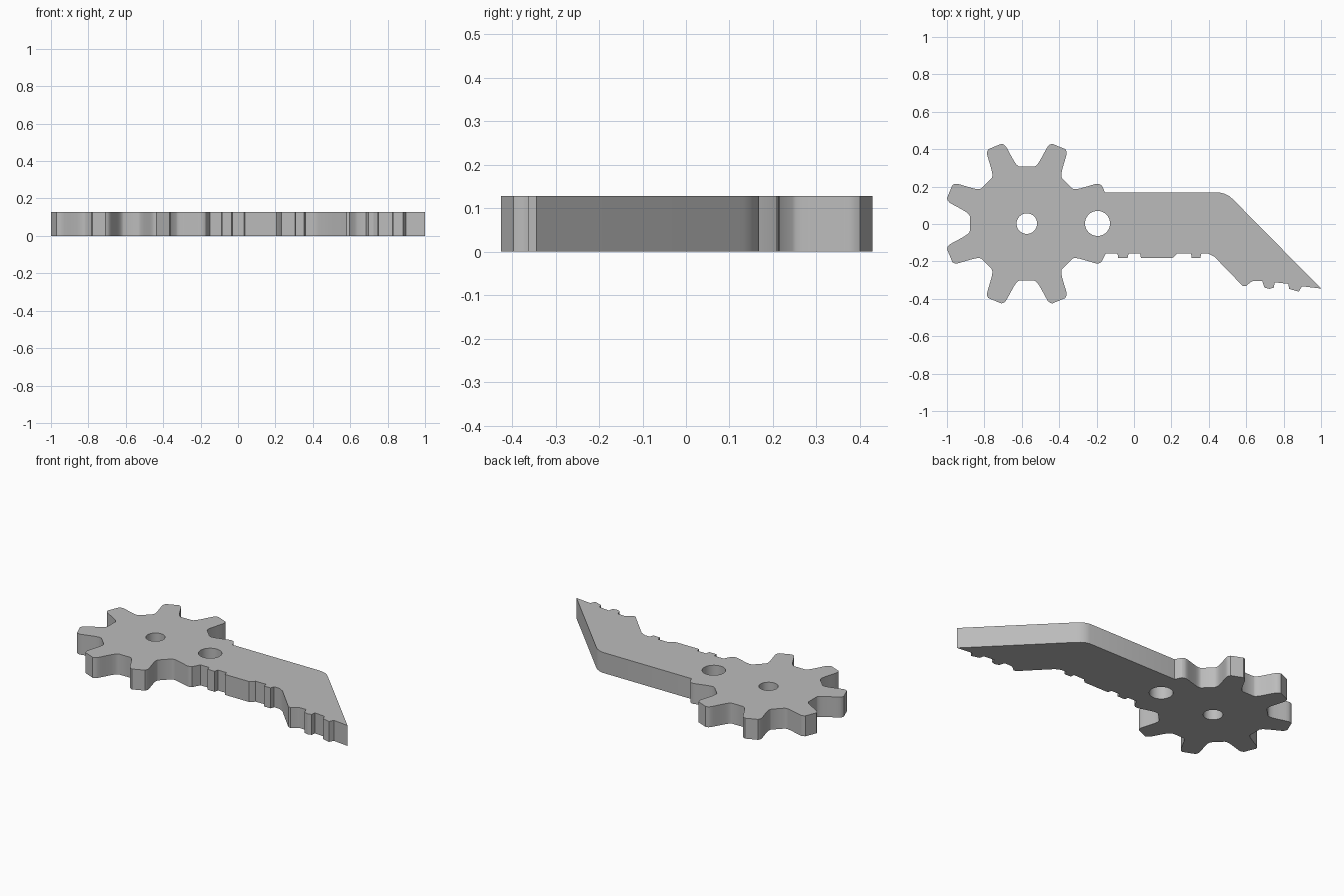
import bpy, bmesh, math
from mathutils import Vector

cube = bpy.data.objects.get("Cube")
if cube:
    bpy.data.objects.remove(cube)

THICK = 0.128
GEAR = Vector((-0.573, 0.002))
TEETH = 8

# Half tooth: (radius, angle in degrees from the tooth's middle), root to tip
FLANK = [(0.307, 15.3), (0.311, 14.0), (0.322, 12.4), (0.342, 10.9),
         (0.38, 9.1), (0.41, 8.0), (0.428, 7.3), (0.44, 6.3), (0.448, 4.8)]


def polar(radius, degrees, centre=GEAR):
    a = math.radians(degrees)
    return centre + Vector((math.cos(a), math.sin(a))) * radius


def circle(x, y, radius, count=40):
    return [polar(radius, 360 * i / count, Vector((x, y))) for i in range(count)]


# Gear rim, from the tooth beside the handle's top edge round to its bottom edge
rim = []
for i in range(TEETH):
    mid = 22.5 + 45 * i
    if i > 0:
        rim += [polar(r, mid - a) for r, a in FLANK]
    if i < TEETH - 1:
        rim += [polar(r, mid + a) for r, a in reversed(FLANK)]

# Notched lower edge of the handle, the pointed tip and the rounded upper bend
lower = [(-0.165, -0.185), (-0.15, -0.157), (-0.088, -0.157), (-0.085, -0.182),
         (-0.034, -0.182), (-0.029, -0.157), (0.032, -0.157), (0.037, -0.182),
         (0.205, -0.182), (0.218, -0.172), (0.232, -0.157), (0.305, -0.157),
         (0.308, -0.182), (0.354, -0.182), (0.36, -0.158), (0.395, -0.158),
         (0.43, -0.175), (0.58, -0.33), (0.597, -0.333), (0.625, -0.31),
         (0.64, -0.304), (0.685, -0.304), (0.697, -0.34), (0.725, -0.347),
         (0.748, -0.34), (0.752, -0.312), (0.825, -0.32), (0.83, -0.347),
         (0.882, -0.362), (0.897, -0.333)]
upper = [(1.0, -0.345), (0.53, 0.131), (0.512, 0.147), (0.487, 0.161),
         (0.46, 0.168), (-0.155, 0.168), (-0.167, 0.195)]
outline = rim + lower + upper

# Flat plate with an axle hole and a pivot hole, then extruded
bm = bmesh.new()
for loop in (outline, circle(-0.573, 0.002, 0.055), circle(-0.195, 0.003, 0.067)):
    verts = [bm.verts.new((p[0], p[1], 0)) for p in loop]
    for a, b in zip(verts, verts[1:] + verts[:1]):
        bm.edges.new((a, b))
bmesh.ops.triangle_fill(bm, edges=bm.edges[:], use_beauty=True, normal=(0, 0, 1))
top = bmesh.ops.extrude_face_region(bm, geom=bm.faces[:])
bmesh.ops.translate(bm, vec=(0, 0, THICK),
                    verts=[g for g in top["geom"] if isinstance(g, bmesh.types.BMVert)])
bmesh.ops.recalc_face_normals(bm, faces=bm.faces[:])
bmesh.ops.dissolve_limit(bm, angle_limit=0.001, verts=[],
                         edges=[e for e in bm.edges if abs(e.verts[0].co.z - e.verts[1].co.z) < 1e-5])
mesh = bpy.data.meshes.new("gear_lever")
bm.to_mesh(mesh)
bm.free()

# Plain grey finish
grey = bpy.data.materials.new("plain grey")
grey.use_nodes = True
colour = (0.5, 0.5, 0.5, 1)
grey.diffuse_color = colour
grey.node_tree.nodes["Principled BSDF"].inputs["Base Color"].default_value = colour
mesh.materials.append(grey)

lever = bpy.data.objects.new("gear_lever", mesh)
bpy.context.collection.objects.link(lever)
bpy.ops.object.select_all(action="DESELECT")
lever.select_set(True)
bpy.context.view_layer.objects.active = lever
bpy.ops.object.shade_smooth_by_angle(angle=math.radians(30))
